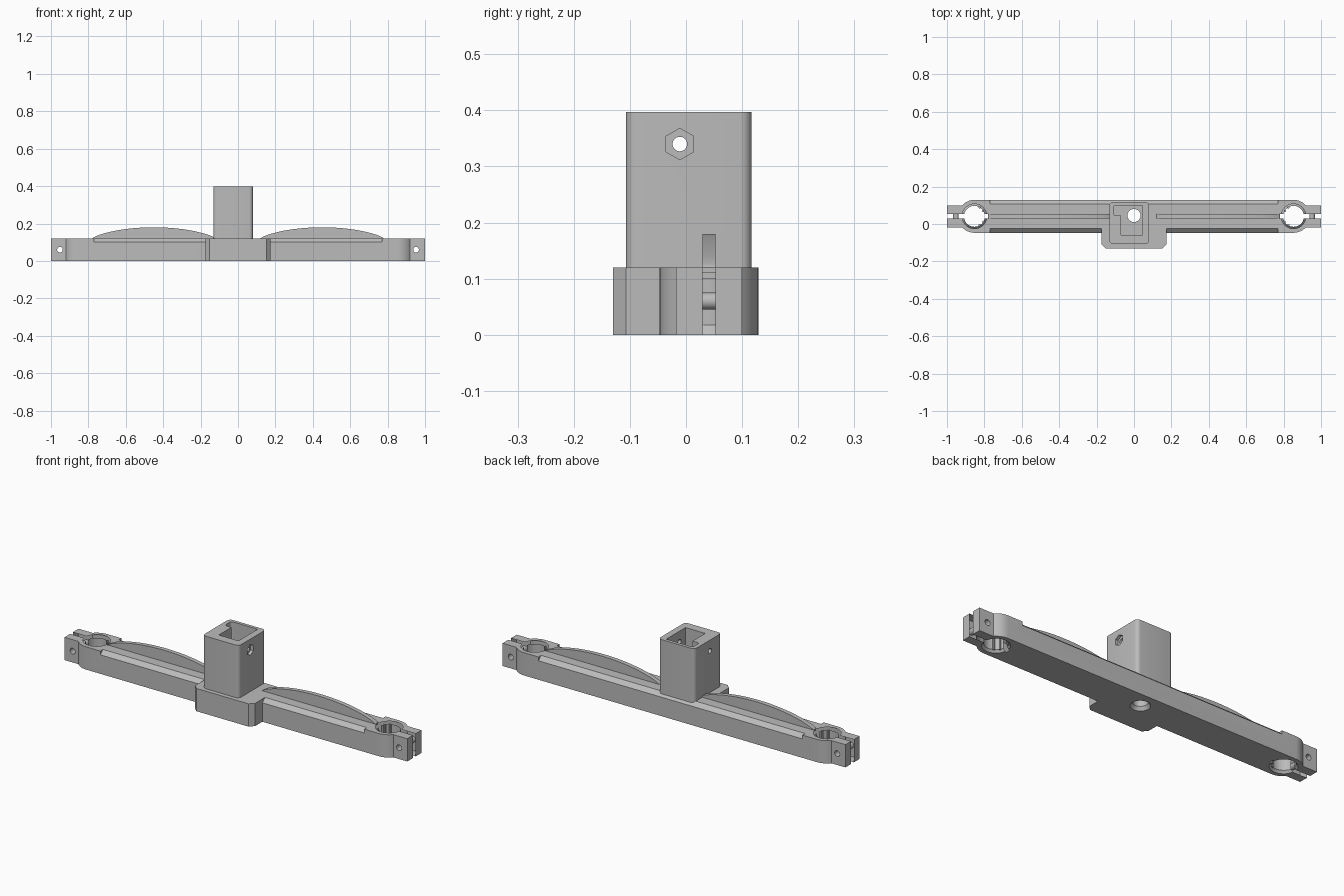
import bpy, bmesh, math
from mathutils import Matrix, Vector

cube = bpy.data.objects.get("Cube")
if cube:
    bpy.data.objects.remove(cube, do_unlink=True)

grey = bpy.data.materials.new("plain grey")
grey.use_nodes = True
tone = (0.5, 0.5, 0.5, 1)
grey.diffuse_color = tone
grey.node_tree.nodes["Principled BSDF"].inputs["Base Color"].default_value = tone

MID = 0.041      # centre line of the beam
TOP = 0.12       # beam height
HALF = 0.088     # half the beam width
RING = 0.853     # clamp centre


def prism(name, pts, start, length, axis="z"):
    """Extrude a 2D outline along an axis: z uses (x, y), y uses (x, z), x uses (y, z)."""
    place = {"z": lambda a, b, c: (a, b, c),
             "y": lambda a, b, c: (a, c, b),
             "x": lambda a, b, c: (c, a, b)}[axis]
    bm = bmesh.new()
    face = bm.faces.new([bm.verts.new(place(a, b, start)) for a, b in pts])
    ext = bmesh.ops.extrude_face_region(bm, geom=[face])
    moved = [g for g in ext["geom"] if isinstance(g, bmesh.types.BMVert)]
    bmesh.ops.translate(bm, verts=moved, vec=Vector(place(0, 0, length)))
    return finish(name, bm)


def cone(name, r1, r2, depth, loc, sides=40, axis="z"):
    rot = {"z": Matrix(), "x": Matrix.Rotation(math.pi / 2, 4, "Y"),
           "y": Matrix.Rotation(math.pi / 2, 4, "X")}[axis]
    bm = bmesh.new()
    bmesh.ops.create_cone(bm, cap_ends=True, segments=sides, radius1=r1, radius2=r2,
                          depth=depth, matrix=Matrix.Translation(loc) @ rot)
    return finish(name, bm)


def finish(name, bm):
    bmesh.ops.recalc_face_normals(bm, faces=bm.faces[:])
    me = bpy.data.meshes.new(name)
    bm.to_mesh(me)
    bm.free()
    ob = bpy.data.objects.new(name, me)
    me.materials.append(grey)
    bpy.context.collection.objects.link(ob)
    return ob


def rect(a0, a1, b0, b1):
    return [(a0, b0), (a1, b0), (a1, b1), (a0, b1)]


def round_rect(x0, x1, y0, y1, r, steps=6):
    out = []
    corners = [(x1 - r, y1 - r), (x0 + r, y1 - r), (x0 + r, y0 + r), (x1 - r, y0 + r)]
    for k, (cx, cy) in enumerate(corners):
        for i in range(steps + 1):
            t = (k + i / steps) * math.pi / 2
            out.append((cx + r * math.cos(t), cy + r * math.sin(t)))
    return out


def combine(target, tool, operation="DIFFERENCE"):
    mod = target.modifiers.new("combine", "BOOLEAN")
    mod.operation, mod.solver, mod.object = operation, "EXACT", tool
    bpy.context.view_layer.objects.active = target
    bpy.ops.object.modifier_apply(modifier=mod.name)
    bpy.data.objects.remove(tool, do_unlink=True)


# Beam outline: rounded shoulders narrowing into the clamp jaws
jaw = 0.059
bend = math.pi / 2 - math.asin(jaw / HALF)
quarter = [(1, jaw)]
for i in range(9):
    t = math.asin(jaw / HALF) + bend * i / 8
    quarter.append((RING + HALF * math.cos(t), HALF * math.sin(t)))
half = quarter + [(-x, y) for x, y in reversed(quarter)]
outline = [(x, MID + y) for x, y in half] + [(x, MID - y) for x, y in reversed(half)]
beam = prism("beam", outline, 0, TOP)

# Long chamfers on both upper edges
for s in (-1, 1):
    edge = MID + s * HALF
    tri = [(edge - s * 0.022, TOP), (edge - s * 0.022, TOP + 0.02),
           (edge + s * 0.02, TOP + 0.02), (edge + s * 0.02, 0.1), (edge, 0.1)]
    combine(beam, prism("chamfer_cutter", tri, -0.77, 1.54, "x"))

# Front mounting block with clipped corners
c = 0.023
block = prism("mount_block", [(-0.175, 0.01), (-0.175, -0.13 + c), (-0.175 + c, -0.13),
                              (0.175 - c, -0.13), (0.175, -0.13 + c), (0.175, 0.01)], 0, TOP)
combine(beam, block, "UNION")

# Clamps: bore, flared rims, slit and bolt hole at each end
for s in (-1, 1):
    x = s * RING
    combine(beam, cone("bore_cutter", 0.056, 0.056, 0.4, (x, MID, 0.06)))
    combine(beam, cone("lower_rim_cutter", 0.07, 0.054, 0.02, (x, MID, 0.005)))
    combine(beam, cone("upper_rim_cutter", 0.054, 0.07, 0.02, (x, MID, TOP - 0.005)))
    a, b = sorted((s * 0.78, s * 1.1))
    combine(beam, prism("slit_cutter", rect(a, b, MID - 0.0115, MID + 0.0115), -0.1, 0.4))
    combine(beam, cone("bolt_cutter", 0.015, 0.015, 0.5, (s * 0.952, MID, 0.06), 24, "y"))

# Post, standing on the block
post = prism("post", round_rect(-0.132, 0.08, -0.107, 0.117, 0.02), 0.1, 0.297)
combine(post, prism("pocket_cutter", rect(-0.07, 0.045, -0.06, 0.1), TOP, 0.5))
combine(post, prism("notch_cutter", round_rect(-0.11, -0.05, 0.045, 0.1, 0.014), TOP, 0.5))
combine(post, cone("cross_hole_cutter", 0.013, 0.013, 0.6, (0, -0.011, 0.34), 24, "x"))
hexagon = [(-0.011 + 0.028 * math.sin(k * math.pi / 3), 0.34 + 0.028 * math.cos(k * math.pi / 3))
           for k in range(6)]
combine(post, prism("nut_cutter", hexagon, 0.065, 0.1, "x"))

# Central vertical hole through post floor and beam
for part in (post, beam):
    combine(part, cone("centre_cutter", 0.035, 0.035, 0.5, (0, 0.045, 0)))
combine(beam, cone("centre_rim_cutter", 0.055, 0.034, 0.03, (0, 0.045, 0.004)))

# Curved stiffening fins
fins = []
for s, side in ((-1, "right"), (1, "left")):
    arc = []
    for i in range(33):
        u = -math.cos(math.pi * i / 32)
        arc.append((s * (0.45 + 0.33 * u), TOP + 0.06 * max(0, 1 - u * u) ** 0.75))
    arc += [(s * 0.78, 0.11), (s * 0.12, 0.11)]
    fins.append(prism(side + "_fin", arc, MID - 0.0115, 0.023, "y"))

# Grip ribs on the inner side of each bore
ribs = []
for s, side in ((-1, "right"), (1, "left")):
    for k, deg in enumerate((-60, -32, 32, 60)):
        t = math.radians(deg)
        loc = (s * (RING - 0.055 * math.cos(t)), MID + 0.055 * math.sin(t), TOP / 2)
        ribs.append(cone(f"{side}_grip_rib_{k + 1}", 0.006, 0.006, TOP - 0.02, loc, 8))

# Smooth the curved walls, keep the corners crisp
for ob in [beam, post] + fins + ribs:
    bpy.ops.object.select_all(action="DESELECT")
    ob.select_set(True)
    bpy.context.view_layer.objects.active = ob
    bpy.ops.object.shade_smooth_by_angle(angle=math.radians(25))
